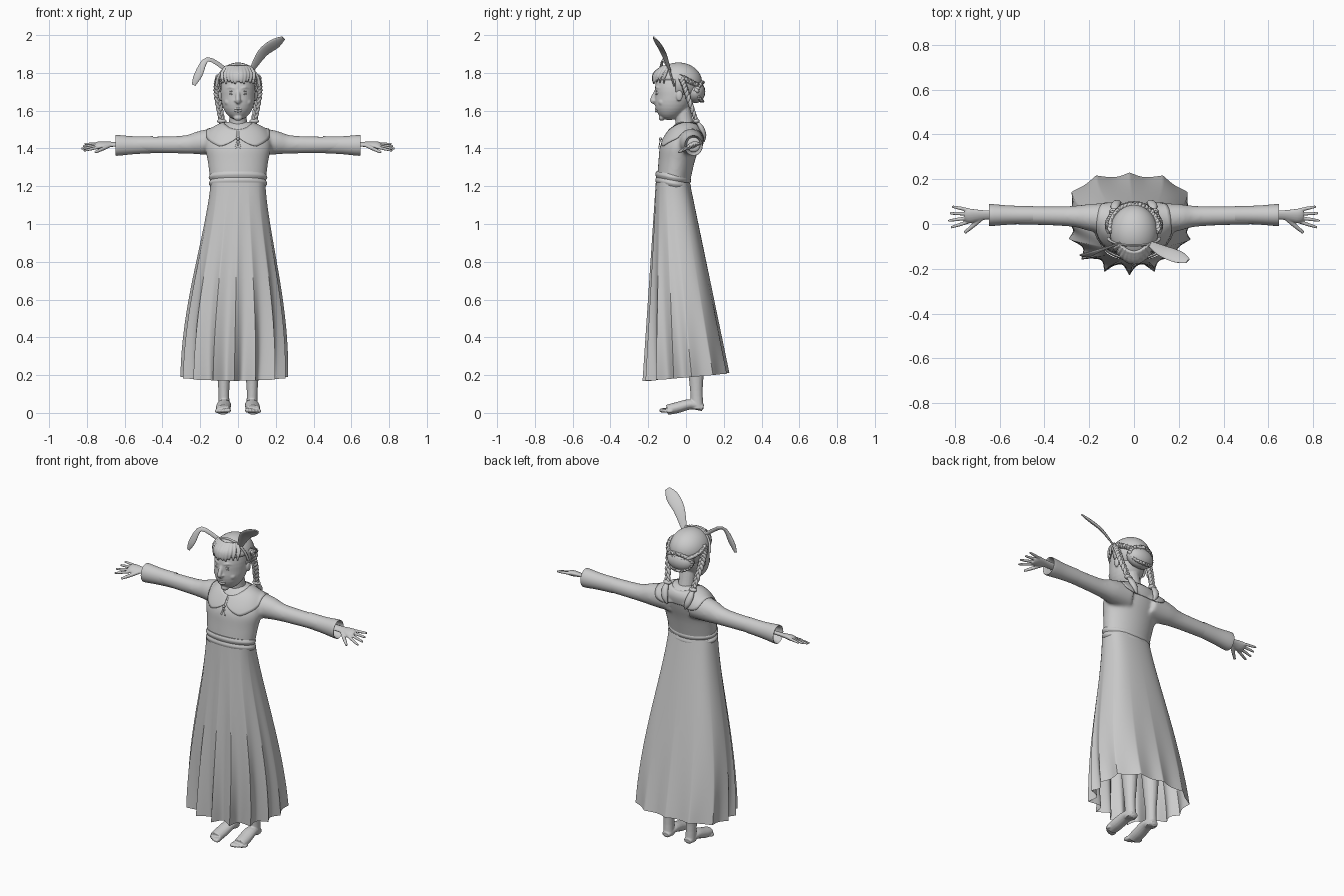
import bpy, bmesh
from math import sin, cos, pi, radians
from mathutils import Vector, Matrix

if "Cube" in bpy.data.objects:
    bpy.data.objects.remove(bpy.data.objects["Cube"])

X, Y, Z = Matrix.Identity(3)
SIDES = (-1, 1)
shade = (.6, .6, .6, 1)
grey = bpy.data.materials.new("plain_grey")
grey.use_nodes = True
grey.diffuse_color = shade
grey.node_tree.nodes["Principled BSDF"].inputs["Base Color"].default_value = shade


def spline(points, steps):
    """Smooth curve through tuples of any length."""
    padded = [points[0], *points, points[-1]]
    curve = []
    for i in range(len(points) - 1):
        for step in range(steps):
            t = step / steps
            curve.append([b + t / 2 * (c - a + t * (2 * a - 5 * b + 4 * c - d + t * (3 * b - a - 3 * c + d)))
                          for a, b, c, d in zip(*padded[i:i + 4])])
    return curve + [list(points[-1])]


def circle(count):
    """Evenly spaced angles of a full turn."""
    return [k * 2 * pi / count for k in range(count)]


def skin(bm, rings, cap=True):
    """Bridge rings of coordinates with quads."""
    rows = [[bm.verts.new(co) for co in ring] for ring in rings]
    for low, high in zip(rows, rows[1:]):
        for i in range(len(low)):
            bm.faces.new((low[i - 1], low[i], high[i], high[i - 1]))
    if cap:
        bm.faces.new(rows[0])
        bm.faces.new(rows[-1])


def tube(bm, points, flat=1, ref=Y, axis=None, seg=16, steps=4, cap=True):
    """Loft of ellipses along x, y, z, radius; flat scales the radius along ref."""
    path = spline(points, steps)
    rings = []
    for i, (x, y, z, radius) in enumerate(path):
        before, after = path[max(i - 1, 0)], path[min(i + 1, len(path) - 1)]
        along = axis or Vector(after[:3]) - Vector(before[:3])
        side = ref.cross(along).normalized()
        up = along.cross(side).normalized() * flat
        rings.append([Vector((x, y, z)) + radius * (side * cos(a) + up * sin(a)) for a in circle(seg)])
    skin(bm, rings, cap)


def ball(bm, centre, size, seg=20):
    matrix = Matrix.Translation(centre) @ Matrix.Diagonal((*size, 1))
    return bmesh.ops.create_uvsphere(bm, u_segments=seg, v_segments=seg // 2, radius=1, matrix=matrix)["verts"]


def braid(bm, points, width, turns):
    """Three strands weaving around a path, thinning towards its end."""
    path = spline(points, 12)
    for strand in range(3):
        line = []
        for i, (x, y, z) in enumerate(path):
            done = i / len(path)
            size = width * (1 - done / 3)
            phase = 2 * pi * (done * turns + strand / 3)
            line.append((x + size * sin(phase), y + size * sin(2 * phase) / 2, z, size * .9))
        tube(bm, line, ref=X, seg=8, steps=1)


def finish(name, bm, voxel=0, relax=3, mirror=False):
    bmesh.ops.recalc_face_normals(bm, faces=bm.faces)
    mesh = bpy.data.meshes.new(name)
    bm.to_mesh(mesh)
    bm.free()
    mesh.materials.append(grey)
    ob = bpy.data.objects.new(name, mesh)
    bpy.context.collection.objects.link(ob)
    bpy.ops.object.select_all(action="DESELECT")
    bpy.context.view_layer.objects.active = ob
    ob.select_set(True)
    bpy.ops.object.shade_smooth_by_angle(angle=radians(50))
    if voxel:
        blend = ob.modifiers.new("blend", "REMESH")
        blend.mode, blend.voxel_size, blend.use_smooth_shade = "VOXEL", voxel, True
        ob.modifiers.new("relax", "SMOOTH").iterations = relax
    if mirror:
        ob.modifiers.new("mirror", "MIRROR")
    return ob


# Skirt: flared loft, deep pleats in front and shallow ones behind
bm = bmesh.new()
rings = []
for level in range(25):
    t = level / 24
    half_width = .145 + .14 * sin(t * pi / 2) ** 1.4
    front, back = -.16 - .07 * t, .02 + .21 * t
    ring = []
    for a in circle(288):
        s, c = sin(a), cos(a)
        pleats = 6 if s > 0 else 8
        fold = abs(sin(pleats * (a + pi / 2)))
        depth = 1 - fold * t * (.08 * t * t + .16 * max(0, -s))
        squared = (s * s * s * s + c * c * c * c) ** -.1
        ring.append((half_width * depth * squared * c - .02 * t,
                     (front + back) / 2 + .03 * t * c * c + (back - front) / 2 * depth * squared * s,
                     1.22 - t * (1.03 - .02 * s)))
    rings.append(ring)
skin(bm, rings, cap=False)
finish("skirt", bm)

# Waistband of two rolls, tilted up at the front
bm = bmesh.new()
for middle in (1.215, 1.247):
    tube(bm, [(0, -.068, middle + .016 * k, .155 - .008 * abs(k)) for k in SIDES[:1] + (0,) + SIDES[1:]],
         flat=.62, axis=Vector((0, .18, 1)), seg=48)
finish("waistband", bm)

# Bodice and sleeves blended into one garment
bm = bmesh.new()
tube(bm, [(0, -.07, 1.2, .144), (0, -.05, 1.33, .16), (0, -.03, 1.42, .175), (0, 0, 1.5, .145), (0, 0, 1.54, .07)],
     flat=.6, axis=Z, seg=40)
for side in SIDES:
    tube(bm, [(side * .08, .02, 1.44, .075), (side * .2, .03, 1.43, .06),
              (side * .3, .035, 1.42, .045), (side * .6, .04, 1.42, .04)], flat=1.05, ref=Z, seg=24)
bodice = finish("bodice", bm, voxel=.009, relax=8)

# Flared cuffs with an open mouth
bm = bmesh.new()
tube(bm, [(.45, .04, 1.42, .04), (.55, .04, 1.417, .042), (.64, .04, 1.416, .049),
          (.64, .04, 1.416, .043), (.6, .04, 1.42, .035)],
     flat=1.12, ref=Z, axis=X, seg=28, cap=False)
finish("cuffs", bm, mirror=True)

# Round collar draped over the shoulders, split at the front
bm = bmesh.new()
rows = []
for k in range(73):
    turn = k / 72
    a = -pi / 2 + .06 + turn * (2 * pi - .12)
    spread = min(1, .45 + 6 * min(turn, 1 - turn))
    rows.append([bm.verts.new((cos(a) * (.066 + .09 * u), sin(a) * (.065 + .075 * u),
                               1.515 - .035 * max(0, -sin(a)) - u * (.05 + .035 * abs(sin(a)))))
                 for u in [j * spread / 8 for j in range(9)]])
for this, following in zip(rows, rows[1:]):
    for j in range(8):
        bm.faces.new((this[j], following[j], following[j + 1], this[j + 1]))
collar = finish("collar", bm)
drape = collar.modifiers.new("drape", "SHRINKWRAP")
drape.target, drape.offset, drape.wrap_mode = bodice, .004, "OUTSIDE_SURFACE"
collar.modifiers.new("thickness", "SOLIDIFY").thickness = .005

# Small tie at the throat
bm = bmesh.new()
knot = Vector((0, -.135, 1.45))
ball(bm, knot, (.008, .008, .008), 12)
for side in SIDES:
    tube(bm, [(*knot, .004), (side * .012, -.145, 1.4, .005)], flat=.5, seg=8)
finish("neck_tie", bm)

# Hands: palm, four spread fingers and a thumb, tilted down at the thumb
bm = bmesh.new()
hand_up = Vector((0, -.4, 1))
tube(bm, [(.6, .04, 1.422, .022), (.67, .04, 1.422, .023), (.73, .036, 1.418, .034), (.755, .036, 1.415, .026)],
     flat=.5, ref=hand_up)


def finger(root, length, angle, radius):
    tip = root + Vector((cos(angle), sin(angle), sin(angle) * .4 - .1)) * length
    tube(bm, [(*root, radius), (*root.lerp(tip, .5), radius), (*tip, radius * .7)], ref=Z, seg=10)


for i in range(4):
    finger(Vector((.735, .062 - .017 * i, 1.425 - .006 * i)), .095 - .008 * abs(i - 2), .2 - .17 * i, .008)
finger(Vector((.68, .025, 1.415)), .1, -.7, .01)
finish("hands", bm, voxel=.0035, relax=2, mirror=True)

# Bare legs and feet with toes
bm = bmesh.new()
tube(bm, [(.075, .03, .6, .05), (.075, .05, .3, .042), (.075, .055, .12, .029), (.073, .06, .02, .03)],
     flat=1.15, axis=Z)
tube(bm, [(.073, .09, .026, .024), (.073, .025, .045, .036), (.078, -.05, .027, .039), (.08, -.1, .016, .036)],
     flat=.75, ref=Z)
for i in range(5):
    radius = .013 - .001 * i
    ball(bm, (.05 + .016 * i, -.118 + .002 * i * i, radius), (radius, radius * 2, radius), 12)
finish("legs_and_feet", bm, voxel=.004, relax=2, mirror=True)

# Head tapering forward into the chin, with neck, nose, cheeks, ears and brows
bm = bmesh.new()
for vert in ball(bm, (0, -.06, 1.7), (.092, .105, .15), 40):
    jaw = max(0, 1.68 - vert.co.z) / .13
    vert.co.x *= 1 + .08 * jaw
    vert.co.y -= .03 * jaw
tube(bm, [(0, 0, 1.49, .055), (0, -.01, 1.55, .047), (0, -.03, 1.64, .047)], axis=Z)
tube(bm, [(0, -.155, 1.71, .009), (0, -.178, 1.655, .013), (0, -.16, 1.645, .01)], seg=12)
ball(bm, (0, -.128, 1.563), (.024, .017, .017))
for side in SIDES:
    ball(bm, (side * .013, -.165, 1.652), (.008, .01, .007), 12)
    ball(bm, (side * .045, -.125, 1.645), (.027, .023, .022))
    ball(bm, (side * .094, -.035, 1.68), (.01, .018, .03))
    tube(bm, [(side * .014, -.16, 1.716, .005), (side * .038, -.152, 1.723, .007),
              (side * .062, -.13, 1.715, .005)], ref=Z, seg=8)
finish("head", bm, voxel=.0045)

# Eyes with lids, and a smiling mouth
bm = bmesh.new()
ball(bm, (.036, -.146, 1.695), (.013, .011, .008))
for lift in SIDES:
    tube(bm, [(.02, -.155, 1.695, .002), (.036, -.157, 1.695 + lift * .008, .003), (.053, -.14, 1.695, .002)],
         ref=Z, seg=8)
finish("eyes", bm, mirror=True)
bm = bmesh.new()
for sag in (.01, .023):
    tube(bm, [(.036 * k, -.158 + .02 * k * k, 1.62 - sag * (1 - k * k), .006 - .003 * k * k)
              for k in (-1, -.5, 0, .5, 1)], ref=Z, seg=10)
finish("lips", bm)

# Hair cap with the face opening removed
bm = bmesh.new()
ball(bm, (0, -.04, 1.75), (.108, .125, .105), 48)
centres = [(face, face.calc_center_median()) for face in bm.faces]
opening = [face for face, centre in centres if centre.y < -.055 and centre.z < 1.765]
bmesh.ops.delete(bm, geom=opening, context="FACES")
finish("hair_cap", bm).modifiers.new("thickness", "SOLIDIFY").thickness = .008

# Fringe locks melted into one another
bm = bmesh.new()
for i in range(-5, 6):
    x = i * .016
    y = -.174 + 9 * x * x
    tube(bm, [(x * .7, y / 2 - .035, 1.835, .012), (x, y + .01, 1.8, .014), (x, y, 1.77, .012),
              (x, y, 1.75 - .005 * (i % 3), .005)], flat=.6, seg=8)
finish("fringe", bm, voxel=.004, relax=2)

# Wide bun and the braids wrapped round the back of the head
bm = bmesh.new()
ball(bm, (0, .05, 1.7), (.085, .052, .06))
finish("bun", bm)
bm = bmesh.new()
half_turn = circle(20)[:11]
braid(bm, [(.1 * cos(a), -.02 + .1 * sin(a), 1.775 - .05 * sin(a)) for a in half_turn], .014, 9)
braid(bm, [(.07 * cos(a), .085 - .03 * cos(a) * cos(a), 1.7 + .05 * sin(a)) for a in circle(12)], .012, 8)
finish("crown_braid", bm)

# Hanging braids, their bands and loose tails
bm = bmesh.new()
band = Vector((.086, .055, 1.545))
braid(bm, [(.1, -.03, 1.78), (.108, .005, 1.69), tuple(band)], .014, 4)
ball(bm, band, (.026, .018, .013), 14)
tube(bm, [(*band, .01), (.085, .08, 1.51, .02), (.075, .095, 1.47, .018), (.06, .095, 1.435, .005)], flat=.7, seg=12)
finish("side_braids", bm, mirror=True)

# Headband with one upright and one folded rabbit ear
bm = bmesh.new()
tube(bm, [(.114 * cos(a), -.062 - .035 * sin(a), 1.73 + .115 * sin(a), .008) for a in half_turn], flat=.6, seg=10)
finish("headband", bm)
bm = bmesh.new()
tube(bm, [(.07, -.085, 1.81, .014), (.13, -.12, 1.905, .032), (.195, -.147, 1.955, .036), (.24, -.165, 1.985, .015)],
     flat=.25, ref=Vector((.3, -.8, -.6)))
finish("upright_ear", bm)
bm = bmesh.new()
tube(bm, [(-.06, -.085, 1.815, .012), (-.16, -.12, 1.872, .013), (-.21, -.138, 1.79, .022), (-.235, -.14, 1.735, .01)],
     flat=.4, ref=Vector((0, -.8, .4)))
finish("folded_ear", bm)
